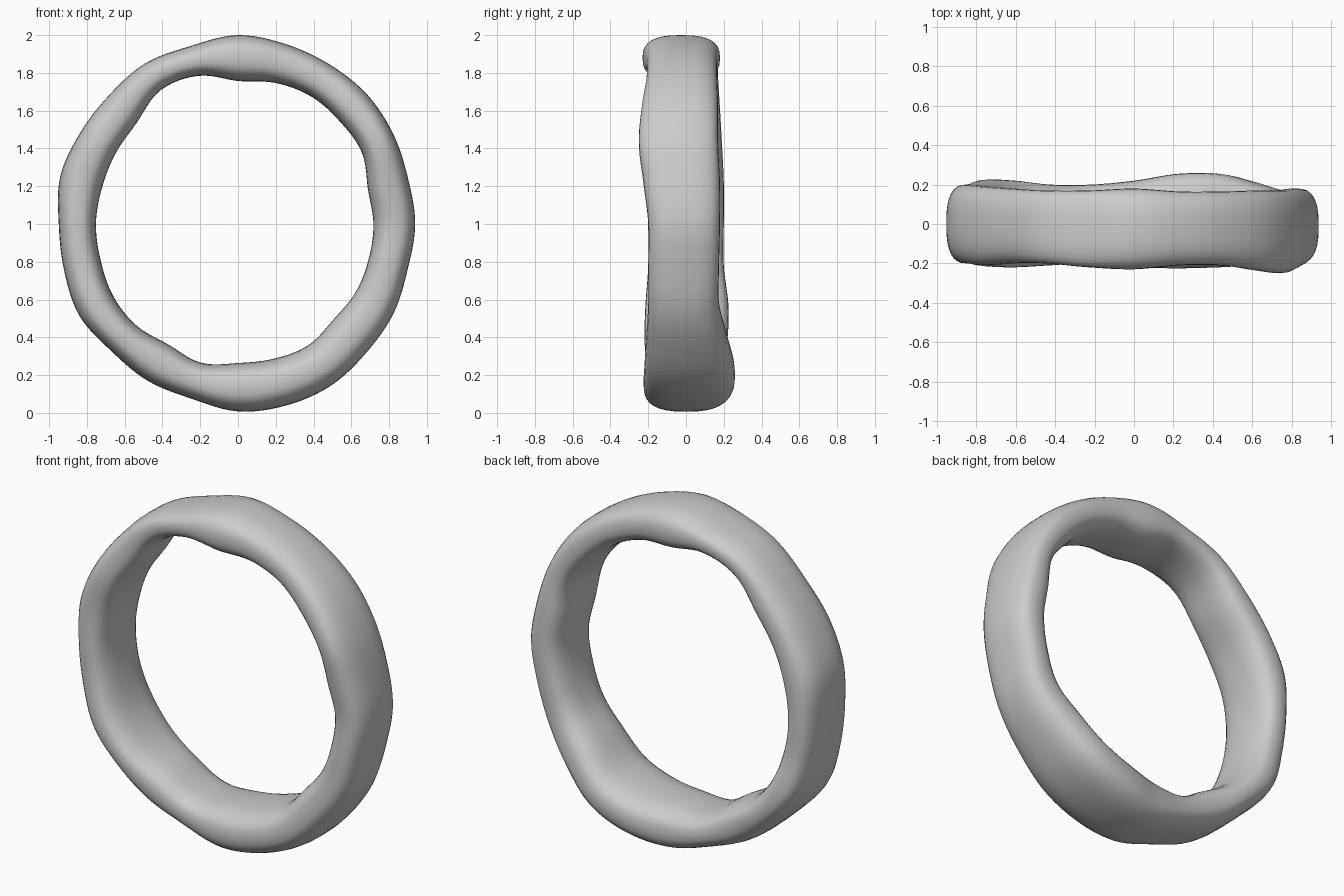
import bpy, bmesh
from math import cos, sin, pi, copysign

if "Cube" in bpy.data.objects:
    bpy.data.objects.remove(bpy.data.objects["Cube"])

# Ring profile sampled every 15 degrees, counter-clockwise from +x in the front view
OUTER = [.938, .932, .95, .968, .974, .985, 1.0, .975, .982, .965, .965, .974,
         .949, .953, .97, .95, .958, .957, .992, .994, .987, .962, .95, .93]
INNER = [.717, .712, .757, .765, .778, .773, .757, .812, .818, .758, .748, .745,
         .752, .752, .763, .76, .737, .76, .736, .738, .742, .715, .72, .716]
FRONT = [-.20, -.225, -.25, -.235, -.21, -.21, -.23, -.22, -.20, -.20, -.21, -.20,
         -.20, -.20, -.215, -.22, -.21, -.20, -.22, -.225, -.22, -.21, -.20, -.20]
BACK = [.18, .18, .17, .17, .165, .165, .18, .17, .17, .18, .19, .20,
        .20, .20, .225, .22, .20, .20, .22, .255, .255, .215, .175, .175]


def sample(values, t):
    """Cyclic Catmull-Rom interpolation, t in 0..1."""
    n = len(values)
    i = int(t * n)
    f = t * n - i
    a, b, c, d = (values[(i + k) % n] for k in (-1, 0, 1, 2))
    return b + .5 * f * (c - a + f * (2 * a - 5 * b + 4 * c - d + f * (3 * (b - c) + d - a)))


def power(v, e):
    return copysign(abs(v) ** e, v)


# Lumpy ring: rounded-rectangle sections swept around the y axis
SEG, SIDES = 144, 32
bm = bmesh.new()
loops = []
for i in range(SEG):
    t = i / SEG
    ang = 2 * pi * t
    ro, ri = sample(OUTER, t), sample(INNER, t)
    yf, yb = sample(FRONT, t), sample(BACK, t)
    loop = []
    for j in range(SIDES):
        s = 2 * pi * j / SIDES
        r = (ro + ri) / 2 + (ro - ri) / 2 * power(cos(s), .75)
        y = (yf + yb) / 2 + (yb - yf) / 2 * power(sin(s), .75)
        loop.append(bm.verts.new((r * cos(ang), y, 1 + r * sin(ang))))
    loops.append(loop)
for i in range(SEG):
    p, q = loops[i], loops[(i + 1) % SEG]
    for j in range(SIDES):
        k = (j + 1) % SIDES
        bm.faces.new((p[j], p[k], q[k], q[j])).smooth = True
bmesh.ops.recalc_face_normals(bm, faces=bm.faces)
mesh = bpy.data.meshes.new("ring")
bm.to_mesh(mesh)
bm.free()
ring = bpy.data.objects.new("ring", mesh)
bpy.context.collection.objects.link(ring)
